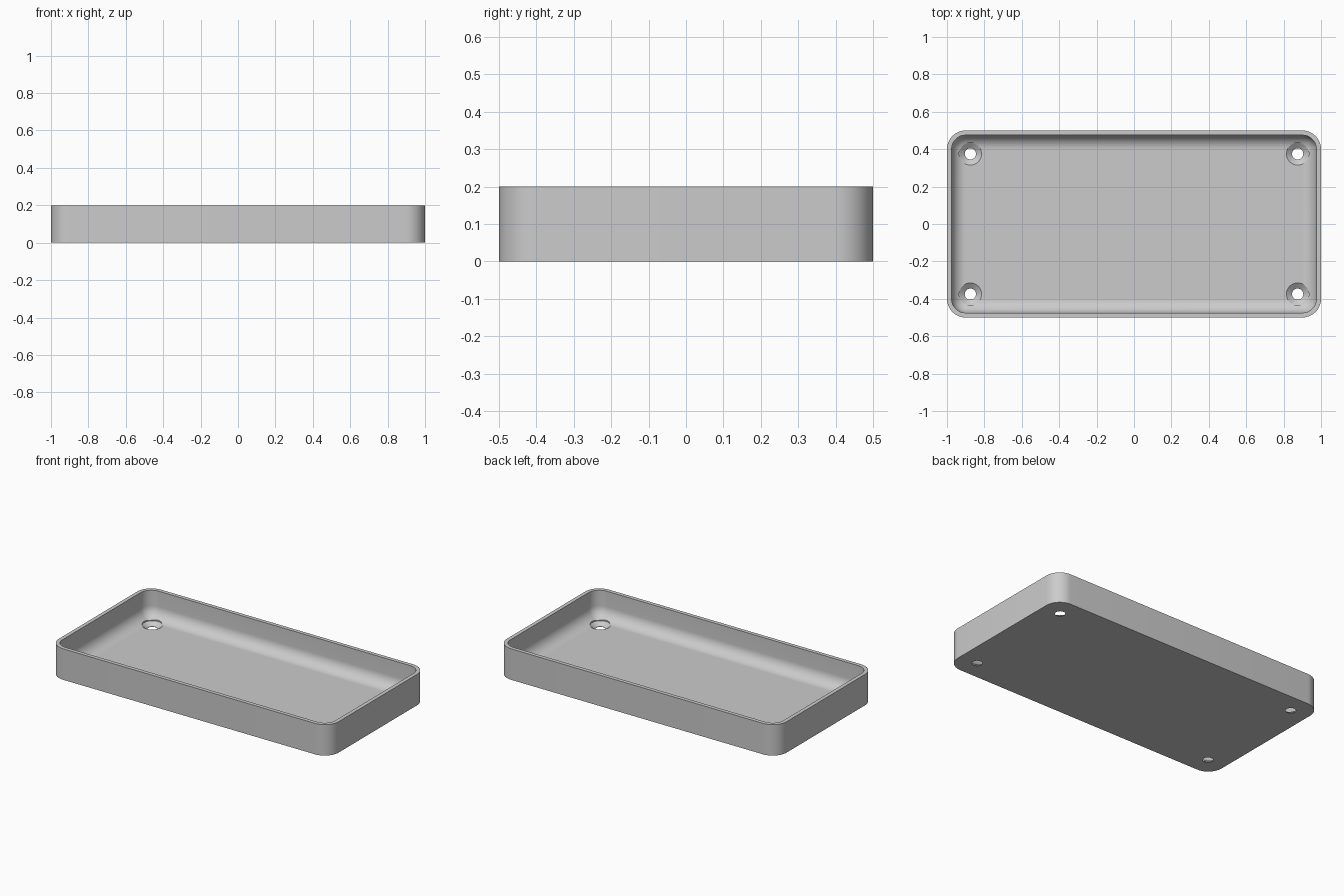
import bpy, bmesh, math

cube = bpy.data.objects.get("Cube")
if cube:
    bpy.data.objects.remove(cube, do_unlink=True)

LENGTH, WIDTH, HEIGHT = 2.0, 1.0, 0.2
CORNER, WALL = 0.1, 0.025
FILLET = CORNER - WALL
STEPS = 12

grey = bpy.data.materials.new("plain grey")
grey.use_nodes = True
colour = (0.6, 0.6, 0.6, 1)
grey.diffuse_color = colour
grey.node_tree.nodes["Principled BSDF"].inputs["Base Color"].default_value = colour


def rounded_loop(bm, inset, z):
    """Rounded rectangle of vertices, inset from the outer outline."""
    radius = CORNER - inset
    cx, cy = LENGTH / 2 - CORNER, WIDTH / 2 - CORNER
    loop = []
    for quarter, (sx, sy) in enumerate([(1, 1), (-1, 1), (-1, -1), (1, -1)]):
        for i in range(STEPS + 1):
            a = (quarter + i / STEPS) * math.pi / 2
            loop.append(bm.verts.new((sx * cx + radius * math.cos(a),
                                      sy * cy + radius * math.sin(a), z)))
    return loop


def make_object(name, bm):
    bmesh.ops.remove_doubles(bm, verts=bm.verts, dist=1e-5)
    bmesh.ops.recalc_face_normals(bm, faces=bm.faces)
    mesh = bpy.data.meshes.new(name)
    bm.to_mesh(mesh)
    bm.free()
    mesh.materials.append(grey)
    obj = bpy.data.objects.new(name, mesh)
    bpy.context.collection.objects.link(obj)
    return obj


# Tray: outer wall, rim, inner wall, then a rounded transition to the floor
bm = bmesh.new()
profile = [(0, 0), (0, HEIGHT), (WALL, HEIGHT)]
for i in range(STEPS + 1):
    a = i / STEPS * math.pi / 2
    profile.append((WALL + FILLET * (1 - math.cos(a)),
                    WALL + FILLET * (1 - math.sin(a))))
loops = [rounded_loop(bm, inset, z) for inset, z in profile]
for low, high in zip(loops, loops[1:]):
    for i in range(len(low)):
        j = (i + 1) % len(low)
        bm.faces.new((low[i], low[j], high[j], high[i]))
bm.faces.new(loops[0])
bm.faces.new(loops[-1])
tray = make_object("tray", bm)

# Countersunk screw holes in the four corners
bm = bmesh.new()
SIDES = 48
cut_profile = [(0.03, -0.02), (0.03, 0.002), (0.06, WALL), (0.06, 0.08)]
for sx in (-1, 1):
    for sy in (-1, 1):
        rings = []
        for radius, z in cut_profile:
            rings.append([bm.verts.new((
                sx * 0.875 + radius * math.cos(k * math.tau / SIDES),
                sy * 0.375 + radius * math.sin(k * math.tau / SIDES), z))
                for k in range(SIDES)])
        for low, high in zip(rings, rings[1:]):
            for k in range(SIDES):
                n = (k + 1) % SIDES
                bm.faces.new((low[k], low[n], high[n], high[k]))
        bm.faces.new(rings[0])
        bm.faces.new(rings[-1])
cutter = make_object("screw_hole_cutter", bm)
cutter.hide_render = True

# Apply the cut, then discard the cutter
bpy.context.view_layer.objects.active = tray
tray.select_set(True)
cut = tray.modifiers.new("screw_holes", "BOOLEAN")
cut.operation = "DIFFERENCE"
cut.solver = "EXACT"
cut.object = cutter
bpy.ops.object.modifier_apply(modifier=cut.name)
bpy.data.objects.remove(cutter, do_unlink=True)

bpy.ops.object.select_all(action="DESELECT")
tray.select_set(True)
bpy.context.view_layer.objects.active = tray
bpy.ops.object.shade_smooth_by_angle(angle=math.radians(30))
